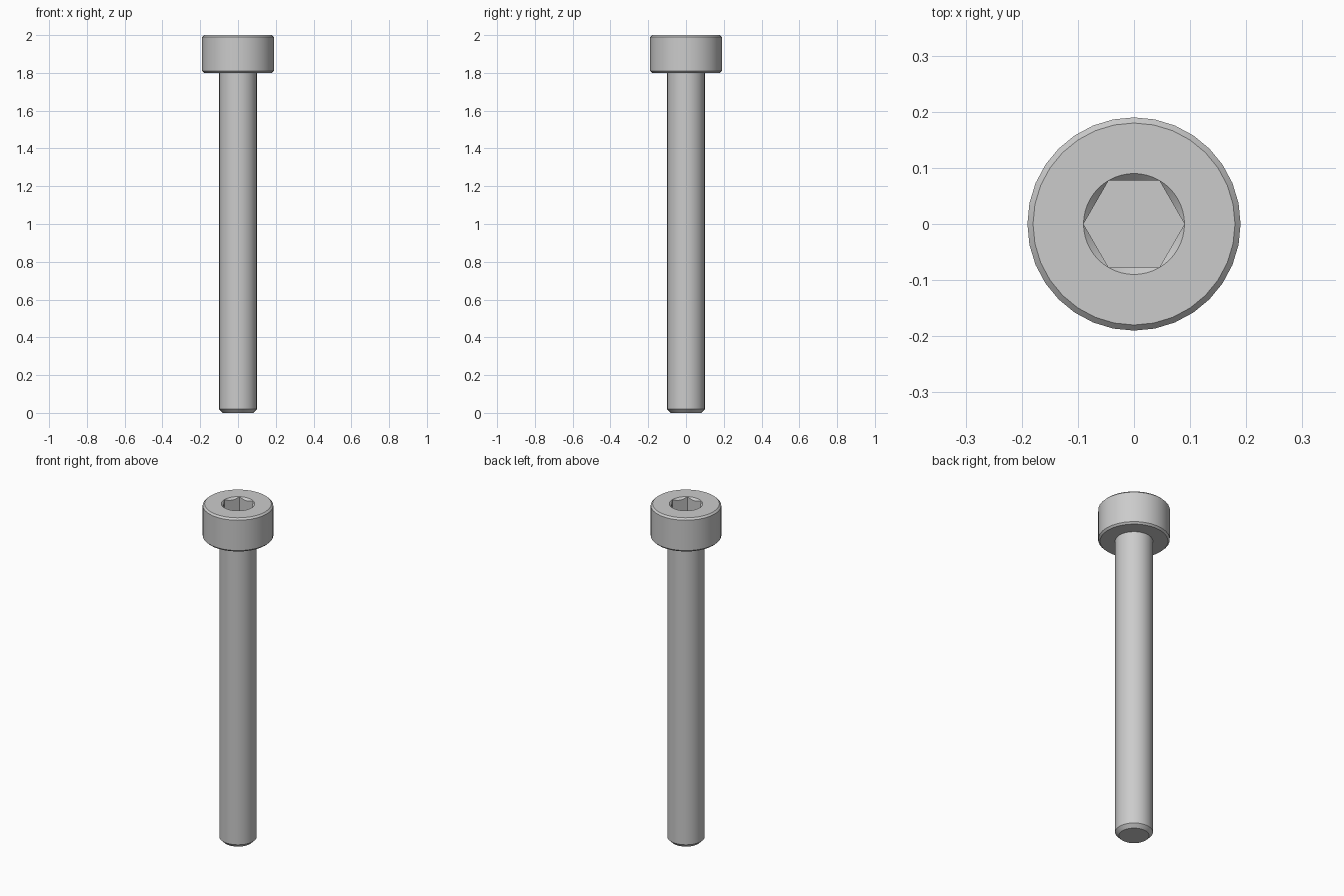
import bpy
import bmesh
from math import radians, cos, sin, pi

if "Cube" in bpy.data.objects:
    bpy.data.objects.remove(bpy.data.objects["Cube"], do_unlink=True)

SIDES = 32            # facets round the turned surfaces
SOCKET_SIDES = 48     # facets round the socket, a multiple of six
SHANK_R, HEAD_R, SOCKET_R = 0.1, 0.19, 0.09
HEAD_Z, TOP_Z, FLOOR_Z = 1.8, 2.0, 1.9
BEVEL, TIP = 0.01, 0.02

steel = bpy.data.materials.new("steel grey")
steel.use_nodes = True
GREY = (0.6, 0.6, 0.6, 1)
steel.diffuse_color = GREY
steel.node_tree.nodes["Principled BSDF"].inputs["Base Color"].default_value = GREY


def ring(bm, count, radius, height):
    """Closed loop of vertices; radius and height are functions of angle."""
    angles = [2 * pi * i / count for i in range(count)]
    return [bm.verts.new((radius(a) * cos(a), radius(a) * sin(a), height(a)))
            for a in angles]


def skin(bm, rings):
    for low, high in zip(rings, rings[1:]):
        for i in range(len(low)):
            j = (i + 1) % len(low)
            bm.faces.new((low[i], low[j], high[j], high[i]))


def turn(bm, profile):
    """Lathe a list of (radius, height) points and return its rings."""
    rings = [ring(bm, SIDES, lambda a, r=r: r, lambda a, z=z: z)
             for r, z in profile]
    skin(bm, rings)
    return rings


def finish(bm, name):
    bmesh.ops.recalc_face_normals(bm, faces=bm.faces)
    mesh = bpy.data.meshes.new(name)
    bm.to_mesh(mesh)
    bm.free()
    mesh.materials.append(steel)
    obj = bpy.data.objects.new(name, mesh)
    bpy.context.collection.objects.link(obj)
    bpy.ops.object.select_all(action="DESELECT")
    obj.select_set(True)
    bpy.context.view_layer.objects.active = obj
    bpy.ops.object.shade_smooth_by_angle(angle=radians(30))


def hex_radius(a):
    """Distance from the centre to the hexagon wall, corners on the x axis."""
    return SOCKET_R * cos(pi / 6) / cos(a % (pi / 3) - pi / 6)


def loop_edges(bm, loop):
    return [bm.edges.get((loop[i - 1], loop[i])) for i in range(len(loop))]


# Shank with a chamfered tip
bm = bmesh.new()
shank = turn(bm, [(SHANK_R - TIP, 0), (SHANK_R, TIP), (SHANK_R, HEAD_Z)])
bm.faces.new(shank[0])
finish(bm, "shank")

# Head with chamfered rims
bm = bmesh.new()
head = turn(bm, [(SHANK_R, HEAD_Z), (HEAD_R - BEVEL, HEAD_Z),
                 (HEAD_R, HEAD_Z + BEVEL), (HEAD_R, TOP_Z - BEVEL),
                 (HEAD_R - BEVEL, TOP_Z)])

# Hexagon socket: a conical lead-in that meets the flats in arcs
mouth = [bm.verts.new((SOCKET_R * cos(a), SOCKET_R * sin(a), TOP_Z))
         for a in (2 * pi * i / SOCKET_SIDES for i in range(SOCKET_SIDES))]
wall = ring(bm, SOCKET_SIDES, hex_radius,
            lambda a: TOP_Z - (SOCKET_R - hex_radius(a)))
floor = ring(bm, SOCKET_SIDES, hex_radius, lambda a: FLOOR_Z)
skin(bm, [mouth, wall, floor])
bm.faces.new(floor)

# Flat top between the rim and the socket mouth
bmesh.ops.triangle_fill(bm, use_beauty=True,
                        edges=loop_edges(bm, head[-1]) + loop_edges(bm, mouth))
bmesh.ops.remove_doubles(bm, verts=bm.verts, dist=0.00001)
finish(bm, "socket_head")
